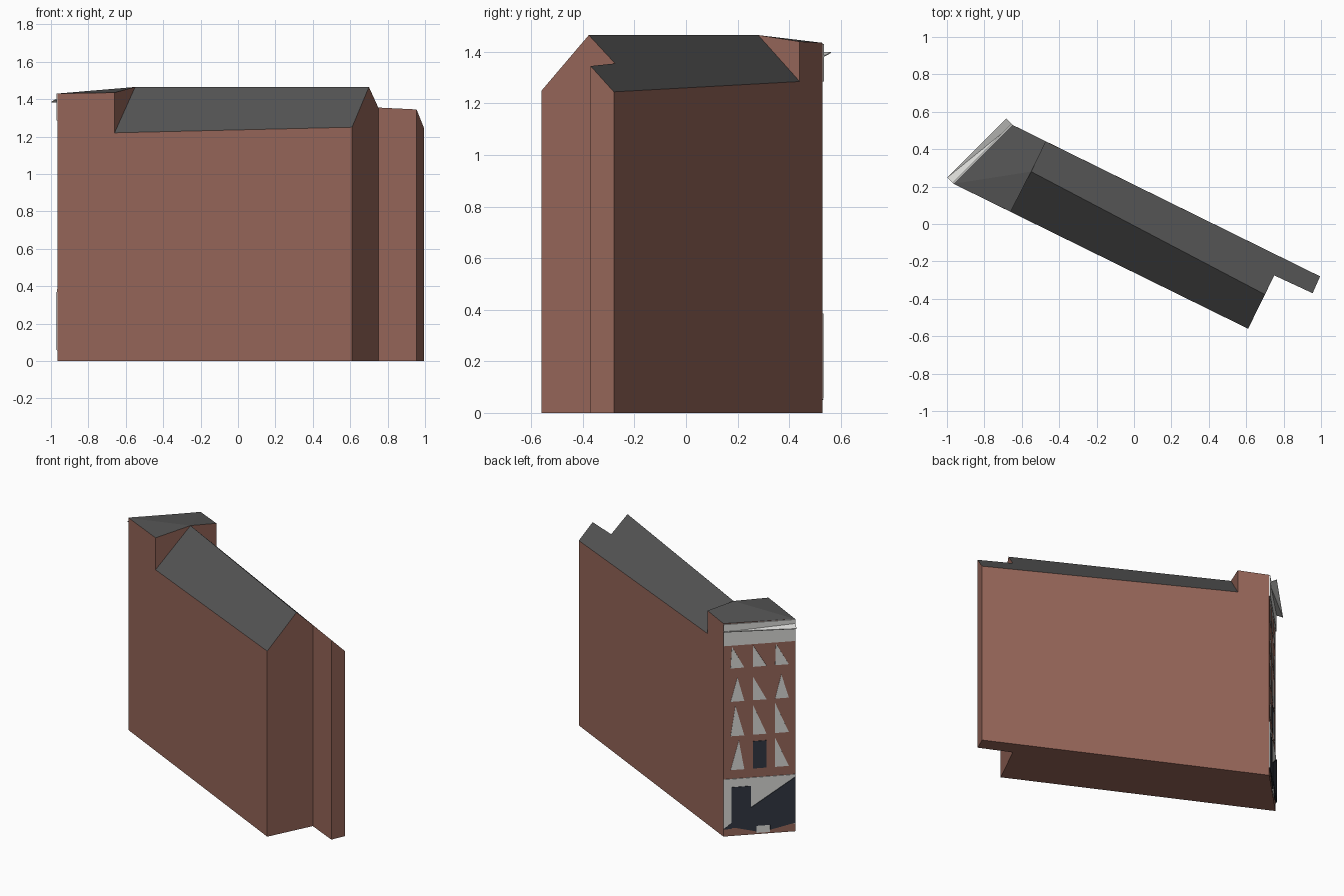
import bpy, bmesh
from mathutils import Vector

old = bpy.data.objects.get("Cube")
if old:
    bpy.data.objects.remove(old)


def material(name, rgb):
    m = bpy.data.materials.new(name)
    m.use_nodes = True
    m.diffuse_color = (*rgb, 1)
    m.node_tree.nodes["Principled BSDF"].inputs["Base Color"].default_value = (*rgb, 1)
    return m


brick = material("brick red", (.305, .133, .10))
slate = material("roof grey", (.09, .09, .09))
stone = material("pale stone", (.68, .68, .66))
glass = material("dark glass", (.03, .037, .052))


def build(name, faces, mats, slots=None):
    """Mesh object from faces given as lists of points."""
    bm = bmesh.new()
    for i, pts in enumerate(faces):
        f = bm.faces.new([bm.verts.new(p) for p in pts])
        f.material_index = slots[i] if slots else 0
    bmesh.ops.remove_doubles(bm, verts=bm.verts, dist=1e-5)
    bmesh.ops.recalc_face_normals(bm, faces=bm.faces)
    mesh = bpy.data.meshes.new(name)
    bm.to_mesh(mesh)
    bm.free()
    for m in mats:
        mesh.materials.append(m)
    ob = bpy.data.objects.new(name, mesh)
    bpy.context.collection.objects.link(ob)
    return ob


# Footprint corners, west corner first, then round the plan
plan = {"west": (-.965, .215), "south": (.61, -.56), "notch": (.75, -.275),
        "wing": (.955, -.37), "east": (.995, -.28), "north": (-.65, .53)}


def at(corner, z):
    return Vector((*plan[corner], z))


ground = {c: at(c, 0) for c in plan}
top = {c: at(c, z) for c, z in zip(plan, (1.43, 1.25, 1.355, 1.345, 1.245, 1.435))}
ridge_w, ridge_e = Vector((-.55, .28, 1.465)), Vector((.70, -.377, 1.465))
south_low, south_high = Vector((-.66, .065, 1.22)), Vector((-.66, .065, 1.435))
north_low, north_high = Vector((-.47, .441, 1.285)), Vector((-.47, .441, 1.44))


def wall(a, b, *between):
    return [ground[a], ground[b], top[b], *between, top[a]]


walls = [wall("west", "south", south_low, south_high),
         wall("south", "notch", ridge_e),
         wall("notch", "wing"), wall("wing", "east"),
         wall("east", "north", north_high, north_low),
         wall("north", "west"),
         [south_low, ridge_w, south_high],
         [north_low, north_high, ridge_w],
         list(ground.values())]
roofs = [[south_low, top["south"], ridge_e, ridge_w],
         [ridge_w, ridge_e, top["notch"], top["wing"], top["east"], north_low],
         [ridge_w, south_high, top["west"]],
         [ridge_w, top["west"], top["north"]],
         [ridge_w, top["north"], north_high]]
build("house_body", walls + roofs, [brick, slate],
      [0] * len(walls) + [1] * len(roofs))

# Facade frame: u runs from the north corner to the west corner
start = ground["north"]
across = ground["west"] - start
out = Vector((across.y, -across.x, 0)).normalized()


def facade(u, z, d=0):
    return start + across * u + out * d + Vector((0, 0, z))


def plate(name, pts, depth, mat):
    front = [facade(u, z, depth) for u, z in pts]
    back = [facade(u, z) for u, z in pts]
    n = len(pts)
    sides = [[back[i], back[(i + 1) % n], front[(i + 1) % n], front[i]] for i in range(n)]
    return build(name, [front] + sides, [mat])


def box(u0, u1, z0, z1):
    return [(u0, z0), (u1, z0), (u1, z1), (u0, z1)]


# Upper windows: triangular panes, with one dark opening in the lowest row
rows = [(1.13, 1.275), (.905, 1.065), (.673, .875), (.445, .64)]
peaks = [(.1, 0, .05), (.5, 0, .45), (.35, 0, 0), (.6, 0, 0)]
for r, (z0, z1) in enumerate(rows):
    for c, u0 in enumerate((.10, .41, .72)):
        u1 = u0 + .19
        name = f"window_{r + 1}_{c + 1}"
        if r == 3 and c == 1:
            plate(name, box(u0, u1, z0, z1 - .012), .003, glass)
        else:
            plate(name, [(u0, z0), (u1, z0), (u0 + .19 * peaks[r][c], z1)], .003, stone)

# Shopfront: stone band, door, display glass and plinth pieces
plate("shop_band", box(0, 1, .055, .385), .004, stone)
plate("shop_door", box(.11, .38, .055, .33), .007, glass)
plate("shop_glass", [(.38, .06), (1, .06), (1, .37), (.38, .185)], .0095, glass)
plate("shop_step", box(.46, .65, .01, .06), .004, stone)
plate("plinth_corner", [(0, .05), (.11, .05), (.11, .09)], .006, glass)
plate("plinth_left", [(.12, .06), (.46, .02), (.46, .06)], .005, glass)
plate("plinth_right", [(.65, .025), (1, .06), (.65, .06)], .005, glass)

# Frieze and twisted cornice shelf
plate("frieze", box(0, 1, 1.285, 1.43), .007, stone)
lower = [facade(0, 1.378), facade(0, 1.396, .047), facade(1, 1.383, .047), facade(1, 1.402)]
upper = [p + Vector((0, 0, .004)) for p in lower]
shelf = [lower[:3], [lower[0], lower[2], lower[3]], upper[:3], [upper[0], upper[2], upper[3]]]
shelf += [[lower[i], lower[(i + 1) % 4], upper[(i + 1) % 4], upper[i]] for i in range(4)]
build("cornice", shelf, [stone])
